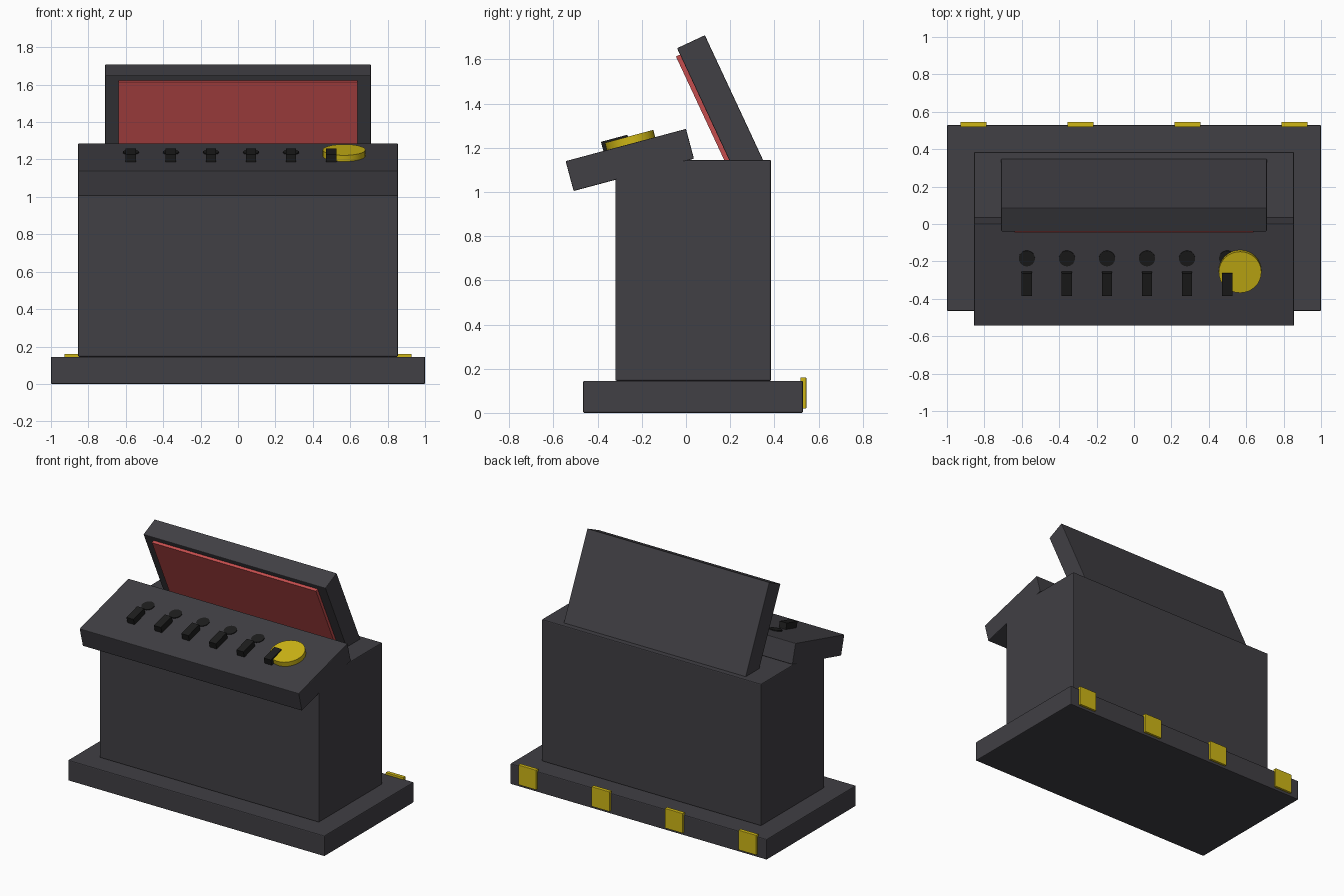
import bpy
from math import radians
from mathutils import Matrix, Vector

cube = bpy.data.objects.get("Cube")
if cube:
    bpy.data.objects.remove(cube, do_unlink=True)


def material(name, rgb):
    m = bpy.data.materials.new(name)
    m.use_nodes = True
    m.diffuse_color = (*rgb, 1)
    m.node_tree.nodes["Principled BSDF"].inputs["Base Color"].default_value = (*rgb, 1)
    return m


GREY = material("charcoal grey", (0.052, 0.05, 0.058))
BLACK = material("black", (0.012, 0.012, 0.012))
RED = material("screen red", (0.56, 0.075, 0.075))
YELLOW = material("yellow", (0.62, 0.47, 0.008))


def finish(name, mat, frame, centre, bevel):
    """Name and colour the active object, then place it in a tilted frame."""
    ob = bpy.context.object
    ob.name = name
    ob.data.materials.append(mat)
    ob.matrix_world = frame @ Matrix.Translation(centre)
    if bevel:
        mod = ob.modifiers.new("soft edges", "BEVEL")
        mod.width = bevel
        mod.segments = 2
    return ob


def box(name, mat, size, centre, frame=Matrix(), bevel=0.0):
    bpy.ops.mesh.primitive_cube_add(size=1)
    bpy.context.object.data.transform(Matrix.Diagonal((*size, 1)))
    return finish(name, mat, frame, Vector(centre), bevel)


def disc(name, mat, radius, height, centre, frame):
    bpy.ops.mesh.primitive_cylinder_add(vertices=32, radius=radius, depth=height)
    bpy.ops.object.shade_smooth_by_angle(angle=radians(30))
    return finish(name, mat, frame, Vector(centre), 0)


def tilted(y, z, degrees):
    return Matrix.Translation((0, y, z)) @ Matrix.Rotation(radians(degrees), 4, "X")


# Plinth and cabinet
box("base", GREY, (2, 0.995, 0.145), (0, 0.032, 0.0725), bevel=0.006)
box("cabinet", GREY, (1.71, 0.705, 1.0), (0, 0.0325, 0.645), bevel=0.006)

# Yellow clips along the back of the base
for i in range(4):
    box(f"base_clip_{i + 1}", YELLOW, (0.14, 0.027, 0.14),
        (-0.858 + 0.572 * i, 0.5315, 0.09), bevel=0.003)

# Sloping control desk, its frame lying on the top surface
desk = tilted(-0.2725, 1.2125, 15)
box("control_desk", GREY, (1.71, 0.564, 0.14), (0, 0, -0.07), desk, 0.004)

# Row of switches, each with a flat round button behind it
for i in range(6):
    x = -0.573 + 0.2142 * i
    box(f"switch_{i + 1}", BLACK, (0.055, 0.124, 0.045), (x, -0.043, 0.0205), desk)
    disc(f"button_{i + 1}", BLACK, 0.043, 0.01, (x, 0.092, 0), desk)

# Large round push button
disc("large_button", YELLOW, 0.114, 0.036, (0.567, 0.024, 0.016), desk)

# Monitor leaning forward, its frame at the centre of the top edge
monitor = tilted(0.0225, 1.68, 25)
box("monitor", GREY, (1.42, 0.139, 0.68), (0, 0, -0.34), monitor, 0.004)
box("screen", RED, (1.28, 0.03, 0.60), (0, -0.075, -0.332), monitor)
